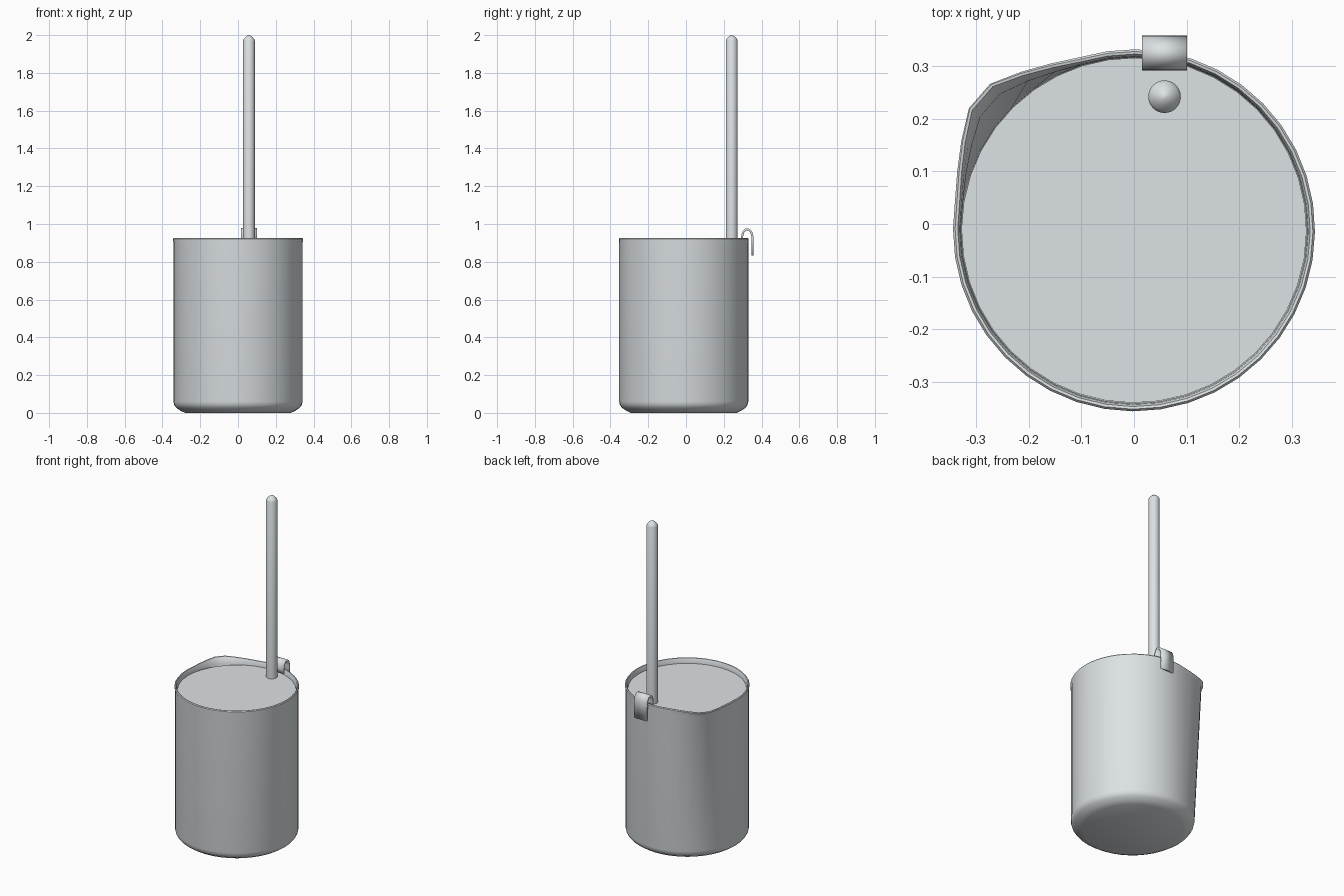
import bpy, bmesh
from math import sin, cos, pi, radians

if "Cube" in bpy.data.objects:
    bpy.data.objects.remove(bpy.data.objects["Cube"])

CENTRE_Y = -0.012
SEGMENTS = 40
SPOUT = 139          # spout direction in degrees

grey = bpy.data.materials.new("pale grey")
grey.use_nodes = True
colour = (0.72, 0.76, 0.78, 1)
grey.diffuse_color = colour
grey.node_tree.nodes["Principled BSDF"].inputs["Base Color"].default_value = colour


def finish(name, bm, angle=35):
    bmesh.ops.recalc_face_normals(bm, faces=bm.faces)
    mesh = bpy.data.meshes.new(name)
    bm.to_mesh(mesh)
    bm.free()
    obj = bpy.data.objects.new(name, mesh)
    bpy.context.collection.objects.link(obj)
    mesh.materials.append(grey)
    bpy.ops.object.select_all(action="DESELECT")
    obj.select_set(True)
    bpy.context.view_layer.objects.active = obj
    bpy.ops.object.shade_smooth_by_angle(angle=radians(angle))
    return obj


def lathe(name, profile, centre, segments, bulge=lambda degrees, z: 0, angle=35):
    """Spin (radius, z) points around a vertical axis and cap both ends."""
    bm = bmesh.new()
    rings = []
    for r, z in profile:
        ring = []
        for i in range(segments):
            deg = SPOUT + (i + 0.5) * 360 / segments
            rad = r + bulge(deg - SPOUT, z)
            ring.append(bm.verts.new((centre[0] + rad * cos(radians(deg)),
                                      centre[1] + rad * sin(radians(deg)), z)))
        rings.append(ring)
    for a, b in zip(rings, rings[1:]):
        for i in range(segments):
            j = (i + 1) % segments
            bm.faces.new((a[i], a[j], b[j], b[i]))
    bm.faces.new(rings[0])
    bm.faces.new(rings[-1])
    return finish(name, bm, angle)


def spout_bulge(offset, z):
    """Pouring lip: fades around the rim and down the wall."""
    offset = min(offset % 360, 360 - offset % 360)
    around = max(0, 1 - offset / 34) ** 1.6
    down = 0.038 * max(0, z - 0.05) / 0.83 + 0.020 * max(0, z - 0.88) / 0.045
    return around * down


# Beaker: chamfered base, outer wall, rolled rim, inner wall and floor
lathe("beaker", [(0.28, 0), (0.305, 0.012), (0.328, 0.028), (0.338, 0.042), (0.342, 0.06),
                 (0.342, 0.90), (0.344, 0.912), (0.344, 0.921),
                 (0.340, 0.926), (0.335, 0.925), (0.331, 0.915), (0.329, 0.89),
                 (0.329, 0.07), (0.28, 0.025)],
      (0, CENTRE_Y), SEGMENTS, spout_bulge)

# Liquid filling the beaker
lathe("liquid", [(0.28, 0.027), (0.328, 0.072), (0.328, 0.895)], (0, CENTRE_Y), SEGMENTS)

# Stirring rod with a blunt pointed tip
R = 0.031
lathe("stirring_rod", [(0.010, 0.03), (0.026, 0.042), (R, 0.055), (R, 1.972),
                       (0.027, 1.981), (0.016, 1.992), (0.004, 2.0)],
      (0.058, 0.242), 24, angle=50)

# Hook clip over the rim: a bent strip given thickness
bm = bmesh.new()
path = [(0.297, 0.905), (0.297, 0.93)]
path += [(0.324 - 0.027 * cos(t * pi / 10), 0.93 + 0.042 * sin(t * pi / 10)) for t in range(1, 10)]
path += [(0.352, 0.93), (0.353, 0.832)]
sides = [[bm.verts.new((x, y, z)) for y, z in path] for x in (0.015, 0.101)]
for i in range(len(path) - 1):
    bm.faces.new((sides[0][i], sides[1][i], sides[1][i + 1], sides[0][i + 1]))
clip = finish("rim_clip", bm)
solid = clip.modifiers.new("thickness", "SOLIDIFY")
solid.thickness = 0.011
solid.offset = 0
